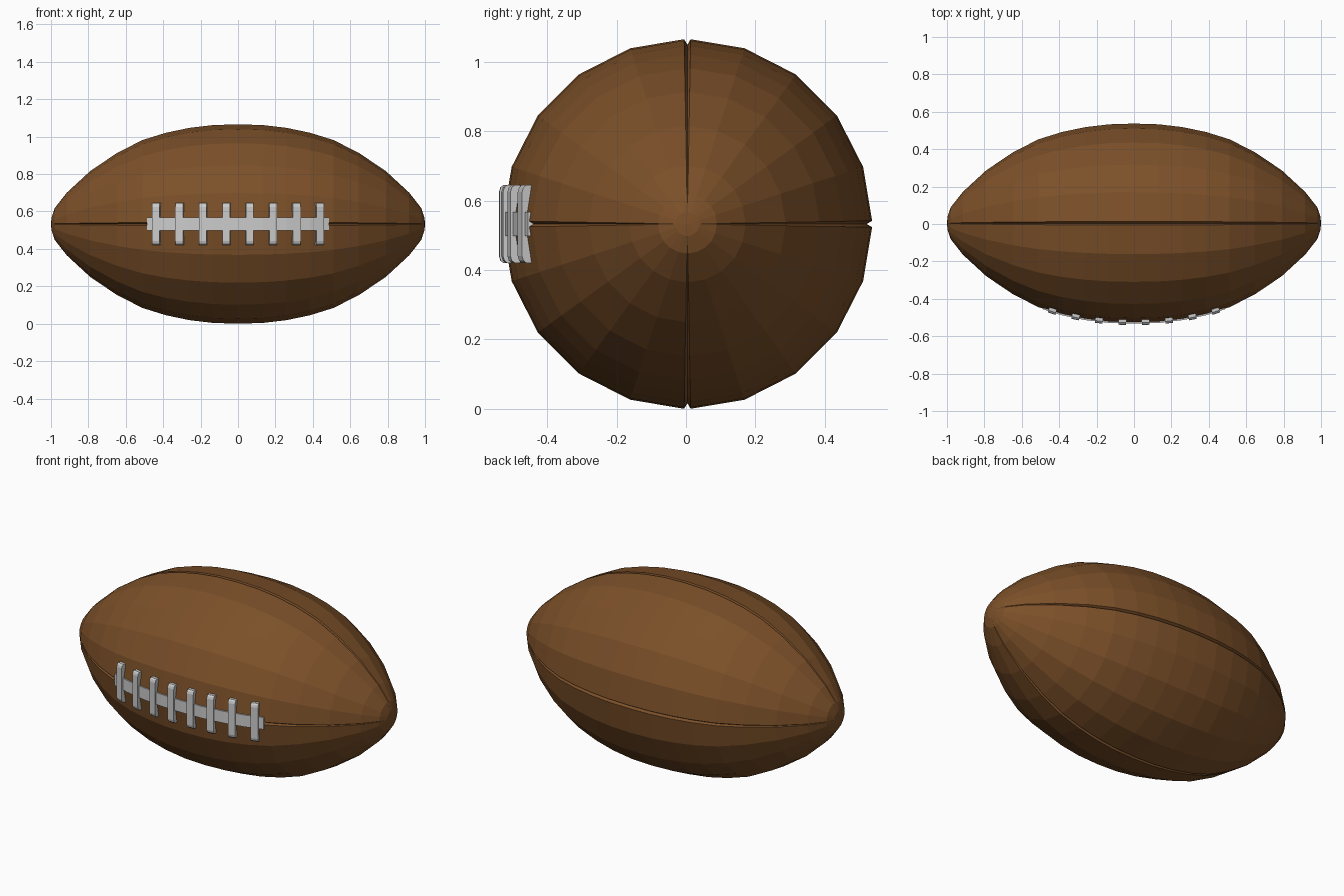
import bpy, bmesh, math
from mathutils import Vector

if "Cube" in bpy.data.objects:
    bpy.data.objects.remove(bpy.data.objects["Cube"])

CY, CZ = 0.004, 0.533   # ball axis
HALF = [(0, .533), (.133, .529), (.26, .514), (.385, .488), (.51, .449), (.645, .381),
        (.79, .283), (.915, .168), (.98, .085), (.997, .035)]
PROFILE = [(-x, r) for x, r in reversed(HALF[1:])] + HALF


def radius(x):
    """Ball radius at x, following the straight profile segments."""
    for (x0, r0), (x1, r1) in zip(PROFILE, PROFILE[1:]):
        if x0 <= x <= x1:
            return r0 + (r1 - r0) * (x - x0) / (x1 - x0)
    return 0


def material(name, col):
    m = bpy.data.materials.new(name)
    m.diffuse_color = (*col, 1)
    m.use_nodes = True
    m.node_tree.nodes["Principled BSDF"].inputs["Base Color"].default_value = m.diffuse_color
    return m


def finish(bm, name, mat=None):
    bmesh.ops.recalc_face_normals(bm, faces=bm.faces)
    me = bpy.data.meshes.new(name)
    bm.to_mesh(me)
    bm.free()
    ob = bpy.data.objects.new(name, me)
    bpy.context.collection.objects.link(ob)
    if mat:
        me.materials.append(mat)
    return ob


def bridge(bm, rings):
    """Quads between successive closed rings."""
    for a, b in zip(rings, rings[1:]):
        n = len(a)
        for i in range(n):
            bm.faces.new((a[i], a[(i + 1) % n], b[(i + 1) % n], b[i]))


# Ball: 20-sided leather body with four V-shaped seams
section = []
for q in range(4):
    base = q * math.pi / 2
    section.append((base, .97))
    for deg in (1.0, 18, 36, 54, 72, 89.0):
        section.append((base + math.radians(deg), 1.0))

bm = bmesh.new()
rings = [[bm.verts.new((x, CY + r * k * math.cos(a), CZ + r * k * math.sin(a)))
          for a, k in section] for x, r in PROFILE]
bridge(bm, rings)
for ring, sx in ((rings[0], -1), (rings[-1], 1)):
    tip = bm.verts.new((sx, CY, CZ))
    for i in range(len(ring)):
        bm.faces.new((ring[i], ring[(i + 1) % len(ring)], tip))
finish(bm, "ball", material("brown_leather", (.2, .08, .022)))

# Lace strip: thin band along the front seam
bm = bmesh.new()
rings = []
for x in (-.487, -.385, -.26, -.133, 0, .133, .26, .385, .487):
    r = radius(x)
    rings.append([bm.verts.new((x, CY - r - d, CZ + z)) for d, z in
                  ((.004, -.035), (.004, .035), (-.016, .035), (-.016, -.035))])
bridge(bm, rings)
bm.faces.new(rings[0])
bm.faces.new(rings[-1])
finish(bm, "lace_strip")

# Cross laces: bars with rounded outer corners, tilted to the ball surface
OUTLINE = [(-.030, -.112), (.000, -.112), (.008, -.105), (.012, -.092),
           (.012, .092), (.008, .105), (.000, .112), (-.030, .112),
           (-.021, .06), (-.019, 0), (-.021, -.06)]
for i in range(8):
    x = -.4375 + i * .125
    slope = (radius(x + .05) - radius(x - .05)) / .1
    along = Vector((1, -slope, 0)).normalized()
    out = Vector((-slope, -1, 0)).normalized()
    centre = Vector((x, CY - radius(x), CZ))
    bm = bmesh.new()
    rings = [[bm.verts.new(centre + along * s + out * d + Vector((0, 0, z)))
              for d, z in OUTLINE] for s in (-.021, .021)]
    bridge(bm, rings)
    bm.faces.new(rings[0])
    bm.faces.new(rings[1])
    finish(bm, f"cross_lace_{i + 1}")
